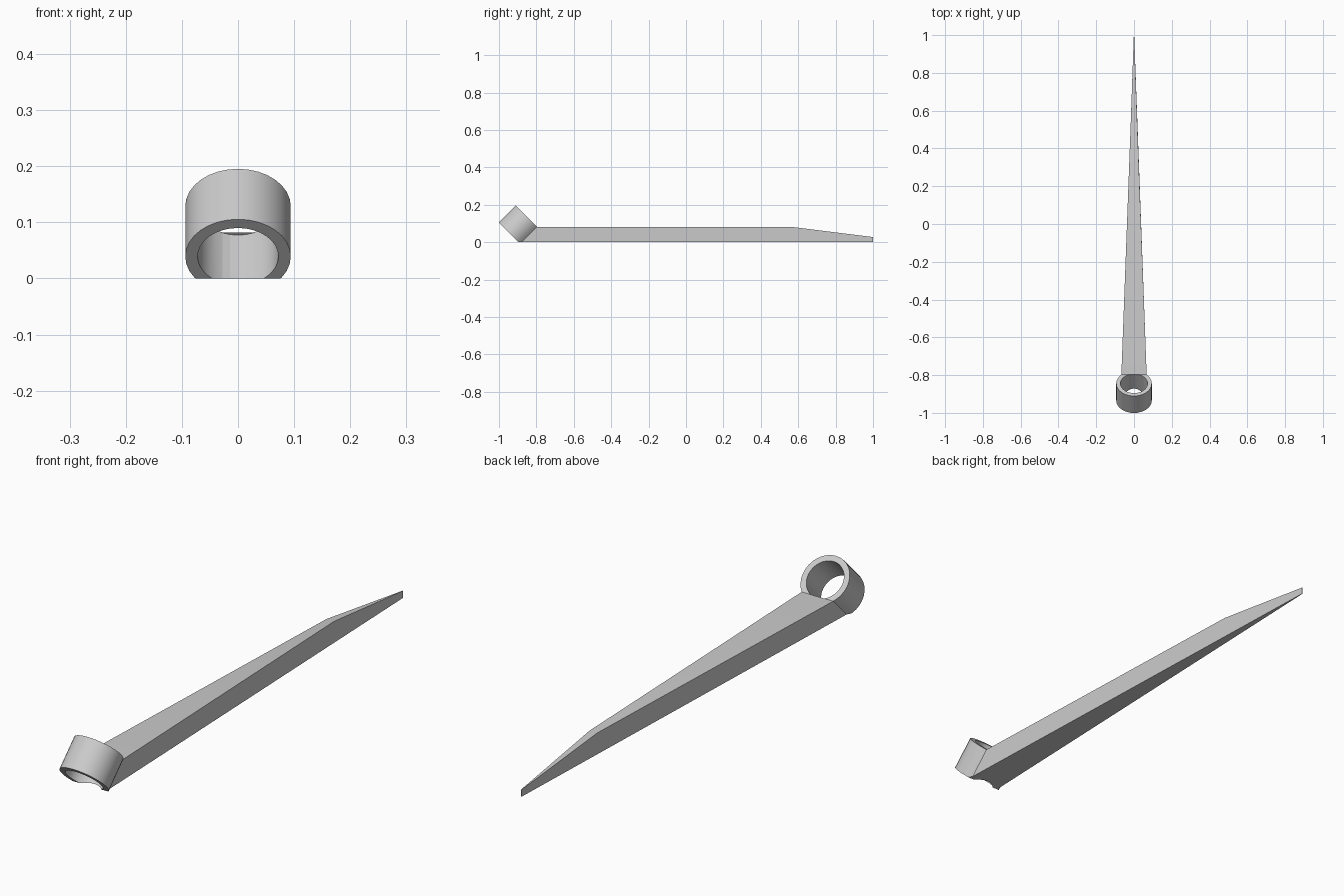
import bpy, bmesh, math
from mathutils import Matrix, Vector

cube = bpy.data.objects.get("Cube")
if cube:
    bpy.data.objects.remove(cube, do_unlink=True)

GREY = (0.6, 0.6, 0.6, 1)
grey = bpy.data.materials.new("plain grey")
grey.use_nodes = True
grey.diffuse_color = GREY
grey.node_tree.nodes["Principled BSDF"].inputs["Base Color"].default_value = GREY

# Socket ring frame: local z is the bore axis, local y points toward the blade
FRAME = Matrix.Translation((0, -0.934, 0.039)) @ Matrix.Rotation(math.radians(-45), 4, 'X')
OUTER, BORE, LENGTH, CHORD, SIDES = 0.094, 0.072, 0.127, 0.066, 32


def finish(name, bm):
    bmesh.ops.recalc_face_normals(bm, faces=bm.faces)
    mesh = bpy.data.meshes.new(name)
    bm.to_mesh(mesh)
    bm.free()
    mesh.materials.append(grey)
    obj = bpy.data.objects.new(name, mesh)
    bpy.context.collection.objects.link(obj)
    return obj


def smooth(obj):
    bpy.ops.object.select_all(action='DESELECT')
    obj.select_set(True)
    bpy.context.view_layer.objects.active = obj
    bpy.ops.object.shade_smooth_by_angle(angle=math.radians(30))


def circle(bm, radius, z):
    return [bm.verts.new(FRAME @ Vector((radius * math.sin(a), radius * math.cos(a), z)))
            for a in (2 * math.pi * i / SIDES for i in range(SIDES))]


def bridge(bm, a, b):
    for i in range(SIDES):
        j = (i + 1) % SIDES
        bm.faces.new((a[i], a[j], b[j], b[i]))


def trim(bm, point, normal):
    bmesh.ops.bisect_plane(bm, geom=bm.verts[:] + bm.edges[:] + bm.faces[:], dist=1e-6,
                           plane_co=point, plane_no=normal, clear_outer=True)
    bmesh.ops.holes_fill(bm, edges=[e for e in bm.edges if e.is_boundary])


# Socket ring, trimmed flat at the blade joint and at the ground
bm = bmesh.new()
loops = [circle(bm, r, z) for r, z in ((OUTER, 0), (OUTER, LENGTH), (BORE, LENGTH), (BORE, 0))]
for k in range(4):
    bridge(bm, loops[k], loops[(k + 1) % 4])
trim(bm, FRAME @ Vector((0, CHORD, 0)), FRAME.to_3x3() @ Vector((0, 1, 0)))
trim(bm, Vector((0, 0, 0)), Vector((0, 0, -1)))
ring = finish("socket_ring", bm)
smooth(ring)

# Long tapered blade with a slanted root and a sloping tip
corner = FRAME @ Vector((0, CHORD, LENGTH))
root = math.sqrt(OUTER ** 2 - CHORD ** 2)
profile = [(corner.y - corner.z, 0), (corner.y, corner.z), (0.56, corner.z), (1, 0.027), (1, 0)]
bm = bmesh.new()
sides = []
for s in (-1, 1):
    side = []
    for y, z in profile:
        half = max(0.001, root * min(1, (1 - y) / (1 - corner.y)))
        side.append(bm.verts.new((s * half, y, z)))
    bm.faces.new(side)
    sides.append(side)
for i in range(len(profile)):
    j = (i + 1) % len(profile)
    bm.faces.new((sides[0][i], sides[0][j], sides[1][j], sides[1][i]))
blade = finish("blade", bm)

# Bore continues into the blade root, stopping just under the top edge
bm = bmesh.new()
low, high = circle(bm, BORE, -0.05), circle(bm, BORE, LENGTH - 0.001)
bridge(bm, low, high)
bm.faces.new(low)
bm.faces.new(high)
cutter = finish("bore_cutter", bm)
cutter.hide_render = True
cutter.hide_viewport = True
cut = blade.modifiers.new("bore", 'BOOLEAN')
cut.operation = 'DIFFERENCE'
cut.solver = 'EXACT'
cut.object = cutter
smooth(blade)
